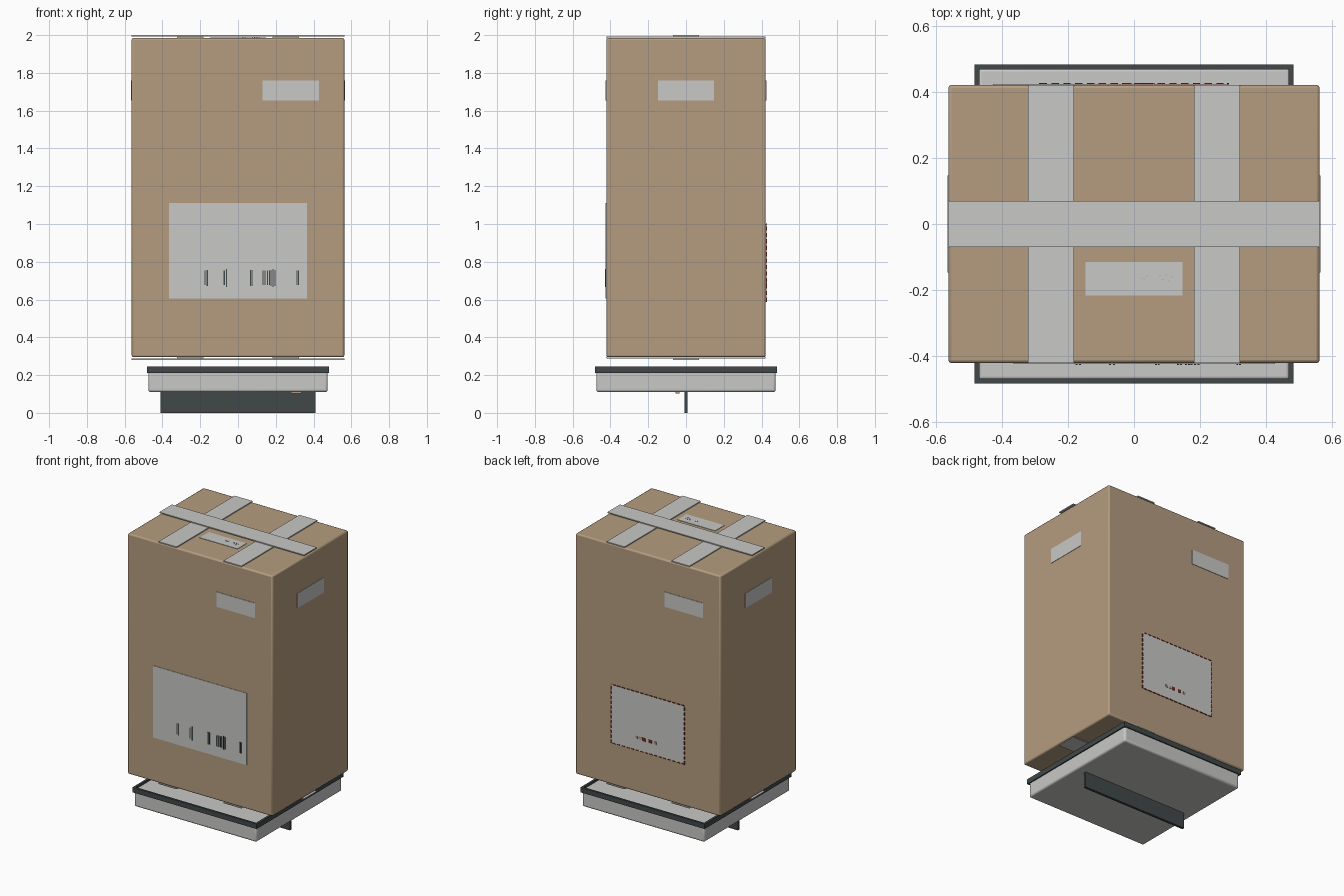
import bpy
import bmesh
import random

random.seed(4)
old = bpy.data.objects.get("Cube")
if old:
    bpy.data.objects.remove(old, do_unlink=True)


def material(name, r, g, b):
    m = bpy.data.materials.new(name)
    m.use_nodes = True
    m.diffuse_color = (r, g, b, 1)
    m.node_tree.nodes["Principled BSDF"].inputs["Base Color"].default_value = (r, g, b, 1)
    return m


CARD = material("cardboard tan", 0.46, 0.335, 0.215)
PALE = material("pale grey", 0.58, 0.58, 0.57)
DARK = material("charcoal", 0.052, 0.064, 0.064)
RED = material("dark red", 0.2, 0.025, 0.015)


def finish(name, bm, mat):
    mesh = bpy.data.meshes.new(name)
    bm.to_mesh(mesh)
    bm.free()
    mesh.materials.append(mat)
    ob = bpy.data.objects.new(name, mesh)
    bpy.context.collection.objects.link(ob)
    return ob


def add_block(bm, x, y, z):
    """Add a box to bm from (low, high) pairs."""
    verts = bmesh.ops.create_cube(bm, size=1)["verts"]
    for v in verts:
        v.co = [lo + (c + 0.5) * (hi - lo) for c, (lo, hi) in zip(v.co, (x, y, z))]


def block(name, x, y, z, mat, bevel=0, segments=2):
    bm = bmesh.new()
    add_block(bm, x, y, z)
    ob = finish(name, bm, mat)
    if bevel:
        mod = ob.modifiers.new("rounded_edges", "BEVEL")
        mod.width = bevel
        mod.segments = segments
        bpy.context.view_layer.objects.active = ob
        ob.select_set(True)
        bpy.ops.object.shade_smooth_by_angle()
        ob.select_set(False)
    return ob


HX, HY = 0.563, 0.422
LOW, HIGH = 0.295, 1.985
THIN = 0.003

# Carton
block("carton", (-HX, HX), (-HY, HY), (LOW, HIGH), CARD, 0.01)

# Crossed packing tape on the top and underside
for side, base, out in (("top", HIGH, 1), ("bottom", LOW, -1)):
    def layer(a, b):
        return sorted((base + out * a, base + out * b))
    for hand, cx in (("left", 0.252), ("right", -0.252)):
        block(f"{side}_tape_{hand}", (cx - 0.07, cx + 0.07), (-HY, HY),
              layer(0, 0.007), PALE)
    block(f"{side}_tape_long", (-HX, HX), (-0.07, 0.07), layer(0.008, 0.015), PALE)

# Small stickers high on all four sides and on the lid
UP = (1.655, 1.76)
block("front_sticker", (0.13, 0.428), (-HY - THIN, -HY), UP, PALE)
block("back_sticker", (-0.428, -0.13), (HY, HY + THIN), UP, PALE)
block("left_sticker", (HX, HX + THIN), (-0.147, 0.147), UP, PALE)
block("right_sticker", (-HX - THIN, -HX), (-0.147, 0.147), UP, PALE)
block("top_sticker", (-0.147, 0.147), (-0.216, -0.115), (HIGH, HIGH + THIN), PALE)

# Front shipping label with its bars
block("front_label", (-0.365, 0.365), (-HY - THIN, -HY), (0.605, 1.11), PALE)
bm = bmesh.new()
for x in (-0.174, -0.163, -0.073, -0.06, 0.066, 0.075, 0.133, 0.143,
          0.157, 0.167, 0.175, 0.185, 0.196, 0.313, 0.321):
    half = random.choice((0.038, 0.042, 0.048))
    add_block(bm, (x - 0.003, x + 0.003), (-HY - 2 * THIN, -HY - THIN / 2),
              (0.715 - half, 0.715 + half))
finish("front_label_bars", bm, DARK)

# Back label with a dashed border and a row of small marks
BX, B0, B1 = 0.285, 0.59, 1.0
block("back_label", (-BX, BX), (HY, HY + THIN), (B0, B1), PALE)
DEPTH = (HY + THIN / 2, HY + 2 * THIN)
bm = bmesh.new()
for i in range(16):
    x = -BX + i * 2 * BX / 16
    for z in (B0, B1):
        add_block(bm, (x, x + 0.022), DEPTH, (z - 0.003, z + 0.003))
for i in range(12):
    z = B0 + i * (B1 - B0) / 12
    for x in (-BX, BX):
        add_block(bm, (x - 0.003, x + 0.003), DEPTH, (z, z + 0.022))
for x in (0.03, -0.02):
    add_block(bm, (x - 0.012, x + 0.012), DEPTH, (0.668, 0.69))
finish("back_label_dashes", bm, RED)
bm = bmesh.new()
for x in (0.085, 0.055, -0.06):
    add_block(bm, (x - 0.008, x + 0.008), DEPTH, (0.67, 0.688))
finish("back_label_marks", bm, CARD)

# Tiny marks on the lid sticker
bm = bmesh.new()
for i in range(8):
    x = (0.02 if i < 3 else 0.05) + i * 0.009
    y = -0.165 + random.uniform(-0.01, 0.01)
    add_block(bm, (x, x + 0.003), (y, y + 0.003), (HIGH + THIN / 2, HIGH + 2 * THIN))
finish("top_sticker_marks", bm, CARD)

# Weighing tray with a raised dark rim
T, R, I = 0.475, 0.483, 0.468
block("tray", (-T, T), (-T, T), (0.11, 0.232), PALE, 0.013, 3)
bm = bmesh.new()
for s in (-1, 1):
    edge = sorted((s * I, s * R))
    add_block(bm, (-R, R), edge, (0.21, 0.245))
    add_block(bm, edge, (-I, I), (0.21, 0.245))
finish("tray_rim", bm, DARK)

# Upright foot beneath the tray, and a small tab
block("foot", (-0.41, 0.41), (-0.009, 0.009), (0, 0.115), DARK)
block("tray_tab", (0.28, 0.335), (-0.055, -0.035), (0.102, 0.111), CARD)
